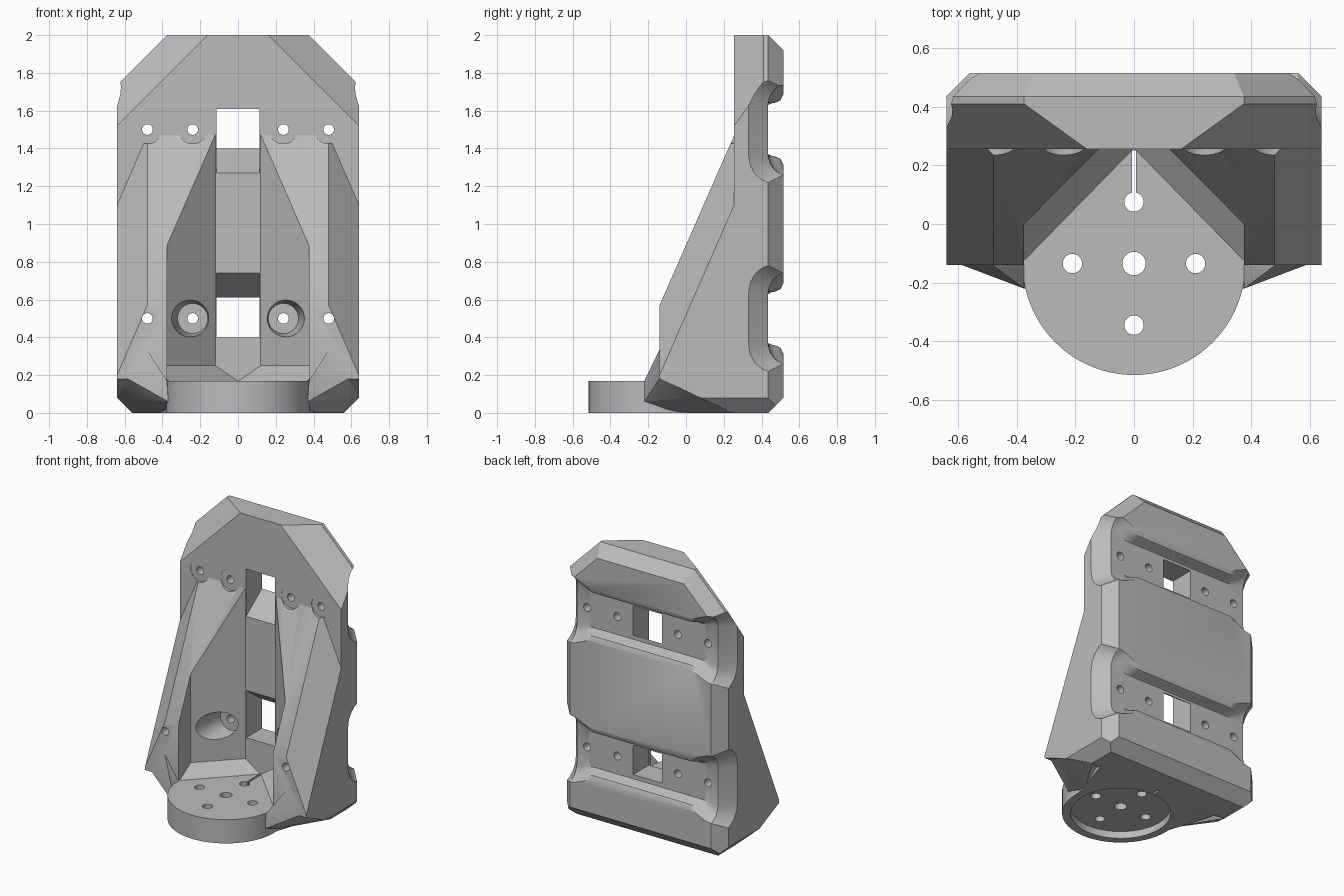
import bpy, bmesh, math
from mathutils import Matrix, Vector

cube = bpy.data.objects.get("Cube")
if cube:
    bpy.data.objects.remove(cube)

grey = bpy.data.materials.new("plain grey")
grey.use_nodes = True
COLOUR = (0.5, 0.5, 0.5, 1)
grey.diffuse_color = COLOUR
grey.node_tree.nodes["Principled BSDF"].inputs["Base Color"].default_value = COLOUR


def finish(bm, name):
    bmesh.ops.recalc_face_normals(bm, faces=bm.faces)
    mesh = bpy.data.meshes.new(name)
    bm.to_mesh(mesh)
    bm.free()
    mesh.materials.append(grey)
    obj = bpy.data.objects.new(name, mesh)
    bpy.context.scene.collection.objects.link(obj)
    return obj


def loft(name, sections):
    """Skin a row of equal-length closed sections and cap both ends."""
    bm = bmesh.new()
    rings = [[bm.verts.new(p) for p in s] for s in sections]
    n = len(rings[0])
    for a, b in zip(rings, rings[1:]):
        for i in range(n):
            j = (i + 1) % n
            bm.faces.new((a[i], a[j], b[j], b[i]))
    bm.faces.new(rings[0])
    bm.faces.new(rings[-1])
    return finish(bm, name)


def profile_x(name, pts, half):
    return loft(name, [[(x, y, z) for y, z in pts] for x in (-half, half)])


def chamfered(name, pts, half, planes):
    """Extrude a convex side profile and slice it with (point, normal) planes."""
    obj = profile_x(name, pts, half)
    bm = bmesh.new()
    bm.from_mesh(obj.data)
    for co, no in planes:
        geom = bm.verts[:] + bm.edges[:] + bm.faces[:]
        cut = bmesh.ops.bisect_plane(bm, geom=geom, plane_co=co, plane_no=no,
                                     clear_outer=True, dist=1e-5)
        edges = [e for e in cut["geom_cut"] if isinstance(e, bmesh.types.BMEdge)]
        bmesh.ops.holes_fill(bm, edges=edges, sides=0)
    bmesh.ops.recalc_face_normals(bm, faces=bm.faces)
    bm.to_mesh(obj.data)
    bm.free()
    return obj


def hull(name, pts):
    bm = bmesh.new()
    for p in pts:
        bm.verts.new(p)
    out = bmesh.ops.convex_hull(bm, input=bm.verts[:])
    loose = {v for v in out["geom_interior"] if isinstance(v, bmesh.types.BMVert)}
    bmesh.ops.delete(bm, geom=list(loose), context="VERTS")
    return finish(bm, name)


def rod(name, start, end, r1, r2=None, segments=32):
    bm = bmesh.new()
    a, b = Vector(start), Vector(end)
    turn = (b - a).to_track_quat("Z", "Y").to_matrix().to_4x4()
    bmesh.ops.create_cone(bm, cap_ends=True, segments=segments, radius1=r1,
                          radius2=r2 or r1, depth=(b - a).length,
                          matrix=Matrix.Translation((a + b) / 2) @ turn)
    return finish(bm, name)


def combine(target, tool, operation):
    mod = target.modifiers.new("combine", "BOOLEAN")
    mod.operation, mod.solver, mod.object = operation, "EXACT", tool
    bpy.context.view_layer.objects.active = target
    bpy.ops.object.modifier_apply(modifier=mod.name)
    bpy.data.objects.remove(tool)


def both(co, no):
    return [((s * co[0], co[1], co[2]), (s * no[0], no[1], no[2])) for s in (1, -1)]


FACE = 0.255      # front of the back plate
FLOOR = 0.17      # top of the foot

# Back plate with its chamfered rim
plate_planes = [((0, 0.435, 2), (0, 1, 1)), ((0, 0.435, 0), (0, 1, -1))]
plate_planes += both((0.56, 0, 0), (1, 0, -1)) + both((0.375, 0, 2), (1, 0, 1))
plate_planes += both((0.16, FACE, 2), (1, -1.387, 1))
plate_planes += both((0.64, 0.435, 1), (1, 1, 0))
plate_planes += both((0.375, 0.435, 2), (1, 1.414, 1))
body = chamfered("bracket", [(FACE, 0), (0.515, 0), (0.515, 2), (FACE, 2)], 0.64, plate_planes)

# Sloping side cheeks, still one solid wedge here
edge_a, edge_b, edge_c = Vector((0.48, -0.14, 0.57)), Vector((0.48, FACE, 1.47)), Vector((0.64, -0.14, 0.2))
slant = (edge_b - edge_a).cross(edge_c - edge_a)
if slant.x < 0:
    slant.negate()
wedge = chamfered("cheeks", [(-0.14, 0.18), (-0.14, 0.57), (FACE, 1.47), (0.3, 1.47), (0.3, 0), (0.25, 0)],
                  0.64, both(edge_a, slant) + both((0.56, 0, 0), (1, 0, -1)))
combine(body, wedge, "UNION")

# V-shaped pocket between the cheeks, with a sloped foot to its walls
def pocket_section(z, tip, y_side):
    right = [(tip, FACE + 0.001, z), (0.375, y_side, z), (0.375, -0.7, z)]
    return [(-x, y, h) for x, y, h in reversed(right)] + right

combine(body, loft("pocket", [pocket_section(FLOOR, 0.003, -0.125),
                              pocket_section(0.25, 0.12, 0.0),
                              pocket_section(1.473, 0.12, 0.0)]), "DIFFERENCE")

# Foot: web under the pocket, round pad, side gussets
web = [(-0.37, -0.135), (0.37, -0.135), (0.5, 0.28), (-0.5, 0.28)]
combine(body, loft("foot_web", [[(x, y, z) for x, y in web] for z in (0, FLOOR)]), "UNION")
combine(body, rod("foot_pad", (0, -0.135, 0), (0, -0.135, FLOOR), 0.38, segments=96), "UNION")
gusset = [(0.485, -0.138, 0.34), (0.485, -0.138, 0.19), (0.376, -0.22, FLOOR), (0.37, -0.22, 0.06),
          (0.36, -0.08, 0), (0.56, 0.25, 0), (0.6, -0.135, 0.19), (0.639, 0.06, 0.085),
          (0.376, -0.1, FLOOR), (0.42, 0.25, 0.1)]
for s, side in ((1, "left"), (-1, "right")):
    combine(body, hull(side + "_gusset", [(s * x, y, z) for x, y, z in gusset]), "UNION")

# Strap grooves across the back, flaring at both ends
MIDDLE = [(0.435, 0.13), (0.45, 0.138), (0.475, 0.143), (0.5, 0.155), (0.515, 0.185), (0.56, 0.2)]
RIM = [(0.435, 0.14), (0.445, 0.18), (0.465, 0.21), (0.49, 0.23), (0.515, 0.24), (0.56, 0.25)]
SIDE = [(0.33, 0.13), (0.34, 0.19), (0.365, 0.235), (0.4, 0.265), (0.435, 0.28), (0.56, 0.29)]


def groove_section(x, mid_z):
    if abs(x) <= 0.56:
        t = max(0, (abs(x) - 0.38) / 0.18)
        a, b, t = MIDDLE, RIM, t * t * (3 - 2 * t)
    else:
        a, b, t = RIM, SIDE, (abs(x) - 0.56) / 0.08
    half = [(p[0] + (q[0] - p[0]) * t, p[1] + (q[1] - p[1]) * t) for p, q in zip(a, b)]
    return [(x, y, mid_z + h) for y, h in half] + [(x, y, mid_z - h) for y, h in reversed(half)]


stations = [0.38 + 0.18 * i / 8 for i in range(9)] + [0.6, 0.64, 0.66]
stations = [-x for x in reversed(stations)] + stations
for z in (0.5, 1.5):
    combine(body, loft("strap_groove", [groove_section(x, z) for x in stations]), "DIFFERENCE")

# Windows: straight outer edge, sloped edge toward the middle block
for outer, inner, front in ((1.61, 1.4, 1.27), (0.4, 0.61, 0.74)):
    slope = (inner - front) / (0.435 - FACE)
    ends = [(y, front + slope * (y - FACE)) for y in (0.22, 0.435)]
    pts = [(0.22, outer), ends[0], ends[1], (0.6, inner), (0.6, outer)]
    combine(body, profile_x("window", pts, 0.115), "DIFFERENCE")

# Screw holes and their head recesses
for x in (-0.48, -0.24, 0.24, 0.48):
    combine(body, rod("head_recess", (x, 0, 1.5), (x, FACE + 0.002, 1.5), 0.075), "DIFFERENCE")
    if abs(x) < 0.3:
        combine(body, rod("head_recess", (x, 0, 0.5), (x, FACE + 0.002, 0.5), 0.115, 0.08), "DIFFERENCE")
    for z in (0.5, 1.5):
        combine(body, rod("screw_hole", (x, -0.6, z), (x, 0.7, z), 0.028), "DIFFERENCE")

# Pad: shallow underside recess, mounting holes and relief slit
combine(body, rod("pad_recess", (0, -0.135, -0.1), (0, -0.135, 0.05), 0.325, segments=96), "DIFFERENCE")
for x, y, r in ((0, -0.135, 0.04), (0.21, -0.135, 0.033), (-0.21, -0.135, 0.033),
                (0, -0.345, 0.033), (0, 0.075, 0.033)):
    combine(body, rod("pad_hole", (x, y, -0.1), (x, y, 0.24), r), "DIFFERENCE")
slit = [(0.08, -0.1), (0.25, -0.1), (0.25, 0.2), (0.08, 0.2)]
combine(body, profile_x("slit", slit, 0.007), "DIFFERENCE")

# Smooth the rounded parts, keep the facets crisp
bpy.ops.object.select_all(action="DESELECT")
body.select_set(True)
bpy.context.view_layer.objects.active = body
bpy.ops.object.shade_smooth_by_angle(angle=math.radians(28))
